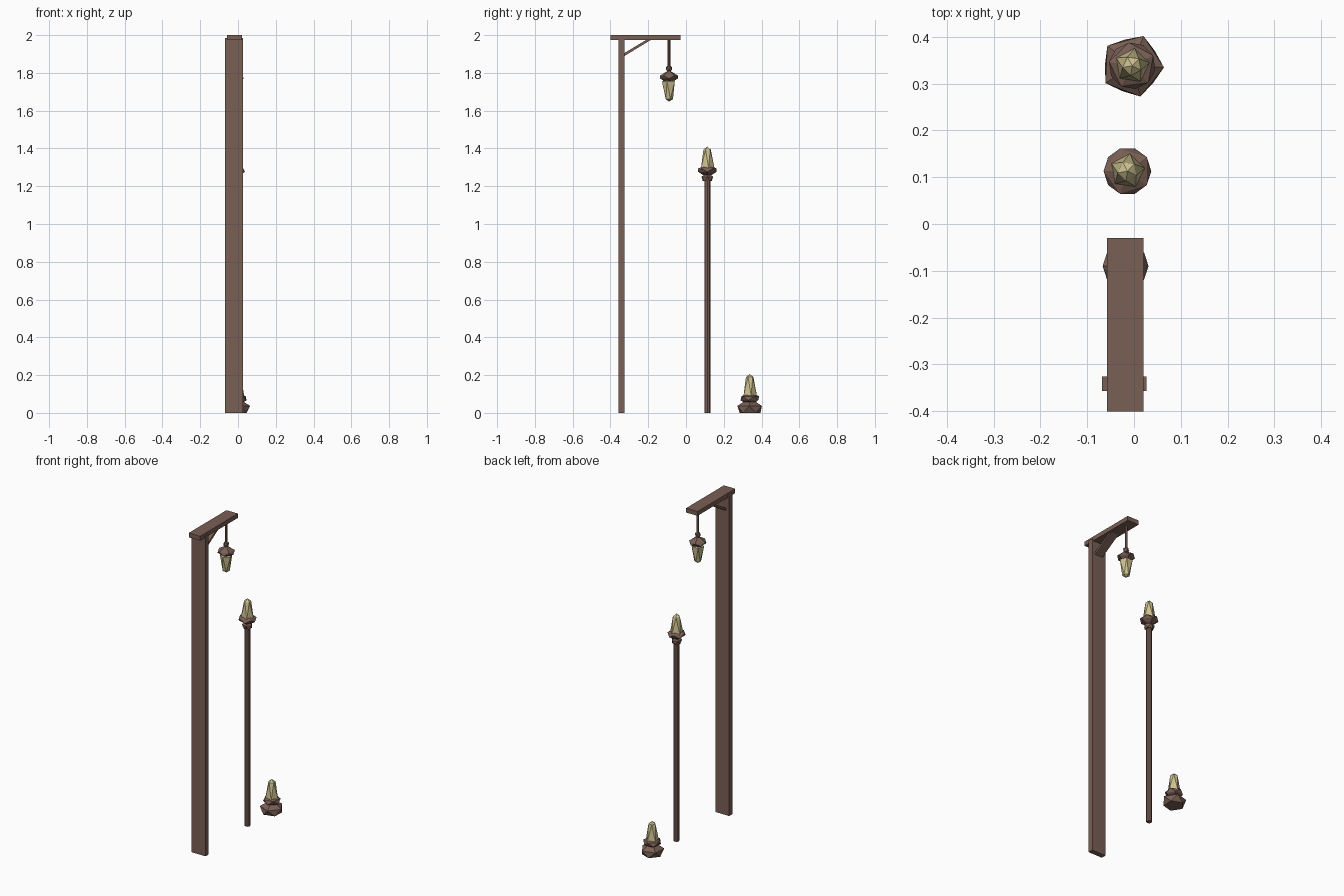
import bpy, bmesh, math

if "Cube" in bpy.data.objects:
    bpy.data.objects.remove(bpy.data.objects["Cube"])


def material(name, color):
    m = bpy.data.materials.new(name)
    m.diffuse_color = (*color, 1)
    m.use_nodes = True
    m.node_tree.nodes["Principled BSDF"].inputs["Base Color"].default_value = m.diffuse_color
    return m


WOOD = material("brown", (0.19, 0.115, 0.09))
GLASS = material("pale_yellow", (0.62, 0.54, 0.28))


def finish(name, bm, mat):
    bmesh.ops.recalc_face_normals(bm, faces=bm.faces)
    me = bpy.data.meshes.new(name)
    bm.to_mesh(me)
    bm.free()
    me.materials.append(mat)
    ob = bpy.data.objects.new(name, me)
    bpy.context.collection.objects.link(ob)
    return ob


def box(name, lo, hi):
    bm = bmesh.new()
    bmesh.ops.create_cube(bm, size=1)
    for v in bm.verts:
        v.co = [lo[i] + (v.co[i] + 0.5) * (hi[i] - lo[i]) for i in range(3)]
    return finish(name, bm, WOOD)


def extrude_x(name, yz, x0, x1):
    bm = bmesh.new()
    a = [bm.verts.new((x0, y, z)) for y, z in yz]
    b = [bm.verts.new((x1, y, z)) for y, z in yz]
    n = len(yz)
    bm.faces.new(a)
    bm.faces.new(b)
    for i in range(n):
        bm.faces.new((a[i], a[(i + 1) % n], b[(i + 1) % n], b[i]))
    return finish(name, bm, WOOD)


def gem(name, x, y, rings, mat, turn=0.0, bottom=None, top=None):
    """Icosahedron-like solid: five-sided rings (radius, z), each turned half a step."""
    bm = bmesh.new()
    step = math.tau / 5
    loops = []
    for k, (r, z) in enumerate(rings):
        a0 = math.radians(turn) + (k % 2) * step / 2
        loops.append([bm.verts.new((x + r * math.cos(a0 + i * step),
                                    y + r * math.sin(a0 + i * step), z)) for i in range(5)])
    for k in range(len(loops) - 1):
        a, b = loops[k], loops[k + 1]
        s = k % 2
        for i in range(5):
            j = (i + 1) % 5
            bm.faces.new((a[i], a[j], b[i if not s else j]))
            bm.faces.new((b[i], b[j], a[j if not s else i]))
    for loop, z in ((loops[0], bottom), (loops[-1], top)):
        if z is None:
            bm.faces.new(loop)
        else:
            p = bm.verts.new((x, y, z))
            for i in range(5):
                bm.faces.new((loop[i], loop[(i + 1) % 5], p))
    return finish(name, bm, mat)


def pole(name, x, y, r, z0, z1, sides):
    bm = bmesh.new()
    bmesh.ops.create_cone(bm, cap_ends=True, segments=sides, radius1=r, radius2=r, depth=z1 - z0)
    bmesh.ops.translate(bm, verts=bm.verts, vec=(x, y, (z0 + z1) / 2))
    return finish(name, bm, WOOD)


# Gallows post, beam and diagonal brace
box("plank_post", (-0.068, -0.357, 0), (0.027, -0.326, 1.985))
box("top_beam", (-0.058, -0.40, 1.973), (0.02, -0.03, 2.0))
extrude_x("beam_brace", [(-0.335, 1.90), (-0.325, 1.89), (-0.18, 1.978), (-0.205, 1.978)],
          -0.045, 0.007)

# Hanging lantern
hx, hy = -0.018, -0.09
pole("hanging_rod", hx, hy, 0.007, 1.80, 1.98, 6)
gem("hanging_knob", hx, hy, [(0.016, 1.815), (0.016, 1.832)], WOOD, 0, 1.80, 1.842)
gem("hanging_hood", hx, hy, [(0.049, 1.770), (0.049, 1.786)], WOOD, 0, 1.74, 1.815)
gem("hanging_glass", hx, hy, [(0.021, 1.661), (0.037, 1.755)], GLASS, 20, 1.648, 1.775)

# Tall pole lamp
px, py = -0.014, 0.113
pole("lamp_pole", px, py, 0.016, 0, 1.24, 8)
gem("lamp_collar", px, py, [(0.025, 1.227), (0.032, 1.25)], WOOD, 36, None, 1.275)
gem("lamp_cup", px, py, [(0.051, 1.276), (0.051, 1.294)], WOOD, 0, 1.245, 1.315)
gem("lamp_glass", px, py, [(0.038, 1.295), (0.021, 1.393)], GLASS, 10, 1.275, 1.41)

# Ground lamp
gx, gy = -0.004, 0.338
gem("ground_base", gx, gy, [(0.058, 0), (0.068, 0.037)], WOOD, -39, None, 0.08)
gem("ground_cup", gx, gy, [(0.050, 0.066), (0.050, 0.088)], WOOD, -10, 0.04, 0.108)
gem("ground_glass", gx, gy, [(0.038, 0.09), (0.021, 0.19)], GLASS, 10, 0.07, 0.205)
